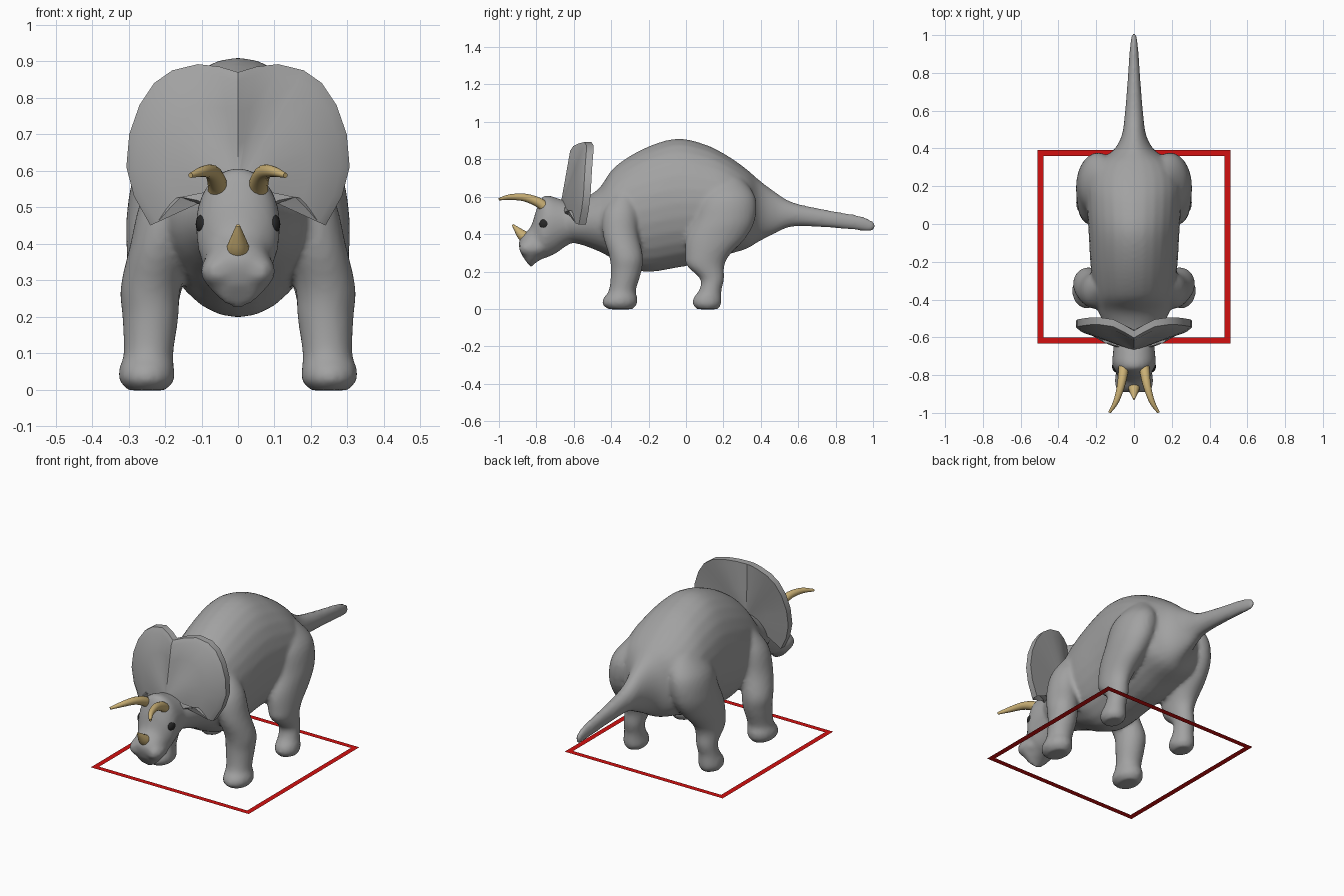
import bpy, bmesh, math
from mathutils import Vector

if "Cube" in bpy.data.objects:
    bpy.data.objects.remove(bpy.data.objects["Cube"])


def material(name, r, g, b):
    m = bpy.data.materials.new(name)
    m.diffuse_color = (r, g, b, 1)
    m.use_nodes = True
    m.node_tree.nodes["Principled BSDF"].inputs["Base Color"].default_value = m.diffuse_color
    return m


GREY = material("grey hide", 0.36, 0.36, 0.36)
HORN = material("tan horn", 0.60, 0.44, 0.18)
DARK = material("dark eye", 0.02, 0.02, 0.02)
RED = material("red frame", 0.65, 0.005, 0.005)


def smooth_rows(rows, n=5):
    """Catmull-Rom resampling of a list of number tuples."""
    out = []
    for i in range(len(rows) - 1):
        p = [rows[max(0, min(len(rows) - 1, i + k))] for k in (-1, 0, 1, 2)]
        for s in range(n):
            t = s / n
            out.append([0.5 * (2 * b + (c - a) * t + (2 * a - 5 * b + 4 * c - d) * t * t
                               + (3 * b - a - 3 * c + d) * t ** 3)
                        for a, b, c, d in zip(*p)])
    out.append(list(rows[-1]))
    return out


def skin(bm, rings):
    """Closed tube through rings of points, with end caps."""
    loops = [[bm.verts.new(p) for p in r] for r in rings]
    n = len(loops[0])
    faces = [bm.faces.new((a[i], a[(i + 1) % n], b[(i + 1) % n], b[i]))
             for a, b in zip(loops, loops[1:]) for i in range(n)]
    faces += [bm.faces.new(loops[0][::-1]), bm.faces.new(loops[-1])]
    bmesh.ops.recalc_face_normals(bm, faces=faces)


def ellipse(c, u, v, n=28):
    return [c + u * math.cos(2 * math.pi * i / n) + v * math.sin(2 * math.pi * i / n)
            for i in range(n)]


def spine(bm, rows):
    """Rows: top y, top z, bottom y, bottom z, half width."""
    rings = []
    for ty, tz, by, bz, w in smooth_rows(rows):
        t, b = Vector((0, ty, tz)), Vector((0, by, bz))
        rings.append(ellipse((t + b) / 2, Vector((w, 0, 0)), (t - b) / 2))
    skin(bm, rings)


def leg(bm, rows, side):
    """Rows: z, x centre, y centre, x radius, y radius."""
    skin(bm, [ellipse(Vector((side * x, y, z)), Vector((rx, 0, 0)), Vector((0, ry, 0)))
              for z, x, y, rx, ry in smooth_rows(rows)])


def finish(bm, name, mat, angle=None):
    me = bpy.data.meshes.new(name)
    bm.to_mesh(me)
    bm.free()
    ob = bpy.data.objects.new(name, me)
    bpy.context.collection.objects.link(ob)
    me.materials.append(mat)
    if angle:
        bpy.ops.object.select_all(action='DESELECT')
        ob.select_set(True)
        bpy.context.view_layer.objects.active = ob
        bpy.ops.object.shade_smooth_by_angle(angle=math.radians(angle))
    return ob


# Torso, tail, head and legs, fused into one skin
bm = bmesh.new()
spine(bm, [(-.68, .56, -.64, .36, .10), (-.58, .58, -.55, .34, .14), (-.47, .64, -.45, .30, .19),
           (-.38, .76, -.35, .245, .21), (-.22, .86, -.22, .198, .23), (-.05, .91, -.05, .22, .24),
           (.10, .88, .10, .25, .25), (.22, .82, .22, .29, .25), (.32, .75, .32, .32, .21),
           (.39, .69, .39, .36, .11), (.47, .63, .47, .40, .065), (.57, .57, .57, .44, .05),
           (.75, .53, .75, .435, .035), (.92, .50, .92, .42, .023), (.99, .475, .99, .415, .014),
           (1.01, .455, 1.01, .43, .008)])
# Head: skull, muzzle and beak
spine(bm, [(-.60, .56, -.58, .37, .10), (-.68, .59, -.65, .33, .11), (-.76, .605, -.69, .30, .115),
           (-.80, .53, -.73, .28, .11), (-.83, .44, -.76, .27, .09), (-.875, .39, -.79, .255, .095),
           (-.895, .35, -.81, .24, .08), (-.88, .29, -.83, .22, .04)])
for s in (-1, 1):
    # Cheek bulge beside the beak
    skin(bm, [ellipse(Vector((s * .055, y, .325)), Vector((r, 0, 0)), Vector((0, 0, r)))
              for y, r in ((-.89, .02), (-.87, .04), (-.83, .048), (-.78, .04), (-.75, .02))])
    # Front leg
    leg(bm, [(.62, .15, -.33, .05, .05), (.52, .19, -.35, .075, .09), (.40, .215, -.35, .08, .095),
             (.28, .24, -.32, .082, .09), (.20, .24, -.32, .077, .082), (.10, .245, -.34, .068, .072),
             (.06, .25, -.35, .075, .09), (.025, .25, -.355, .075, .092), (-.002, .25, -.35, .05, .065)], s)
    # Hind leg
    leg(bm, [(.70, .14, .22, .06, .08), (.60, .18, .22, .10, .15), (.48, .20, .205, .105, .165),
             (.38, .215, .16, .09, .16), (.29, .225, .115, .075, .12), (.23, .23, .105, .066, .10),
             (.16, .235, .14, .056, .064), (.10, .24, .13, .056, .06), (.06, .243, .115, .062, .075),
             (.025, .243, .112, .064, .076), (-.002, .243, .115, .045, .055)], s)
body = finish(bm, "body", GREY)
rem = body.modifiers.new("fuse", 'REMESH')
rem.mode = 'VOXEL'
rem.voxel_size = 0.012
rem.use_smooth_shade = True
sm = body.modifiers.new("soften", 'SMOOTH')
sm.factor = 0.5
sm.iterations = 5

# Neck frill: fan from the skull out to a thick rim
half = [(0, -.615, .87), (.05, -.585, .885), (.11, -.555, .892), (.18, -.545, .875),
        (.23, -.545, .84), (.27, -.55, .78), (.298, -.555, .70), (.306, -.56, .61),
        (.285, -.57, .53), (.24, -.585, .45), (.205, -.605, .49), (.17, -.625, .525),
        (.12, -.645, .515), (0, -.65, .45)]
rim = [Vector(p) for p in half] + [Vector((-x, y, z)) for x, y, z in half[-2:0:-1]]
front, back = Vector((0, -.67, .56)), Vector((0, -.56, .56))
inset = [p.lerp(front, .08) for p in rim]
rear = [p + Vector((0, .05, 0)) for p in rim]
rings = [[front.lerp(p, t) for p in inset] for t in (.1, .4, .7, 1)]
rings += [[p + Vector((0, .012, 0)) for p in rim], rear]
rings += [[p.lerp(back, t) for p in rear] for t in (.1, .5, .9)]
bm = bmesh.new()
skin(bm, rings)
finish(bm, "neck_frill", GREY, 35)


def horn(name, path):
    """Tapered tube through (x, y, z, radius) points."""
    pts = smooth_rows(path, 4)
    rings = []
    for i, p in enumerate(pts):
        c = Vector(p[:3])
        d = (Vector(pts[min(i + 1, len(pts) - 1)][:3]) - Vector(pts[max(i - 1, 0)][:3])).normalized()
        u = d.cross(Vector((1, 0, 0))).normalized()
        rings.append(ellipse(c, u * p[3], d.cross(u) * p[3], 14))
    bm = bmesh.new()
    skin(bm, rings)
    finish(bm, name, HORN, 50)


# Horns and eyes
horn("nose_horn", [(0, -.83, .365, .036), (0, -.87, .39, .03), (0, -.90, .42, .018), (0, -.927, .45, .005)])
for s, side in ((-1, "left"), (1, "right")):
    horn("brow_horn_" + side, [(s * .055, -.755, .545, .027), (s * .058, -.79, .57, .026),
                               (s * .07, -.86, .595, .021), (s * .095, -.94, .598, .015),
                               (s * .13, -.998, .587, .007)])
    bm = bmesh.new()
    bmesh.ops.create_uvsphere(bm, u_segments=20, v_segments=12, radius=1)
    for v in bm.verts:
        v.co = Vector((v.co.x * .022 + s * .094, v.co.y * .03 - .755, v.co.z * .03 + .453))
    finish(bm, "eye_" + side, DARK, 60)

# Flat red ground frame
bm = bmesh.new()
loops = [[bm.verts.new((x * r, y * r - .12, 0)) for x, y in ((-1, -1), (1, -1), (1, 1), (-1, 1))]
         for r in (.512, .48)]
for i in range(4):
    j = (i + 1) % 4
    bm.faces.new((loops[0][i], loops[0][j], loops[1][j], loops[1][i]))
finish(bm, "ground_frame", RED)
